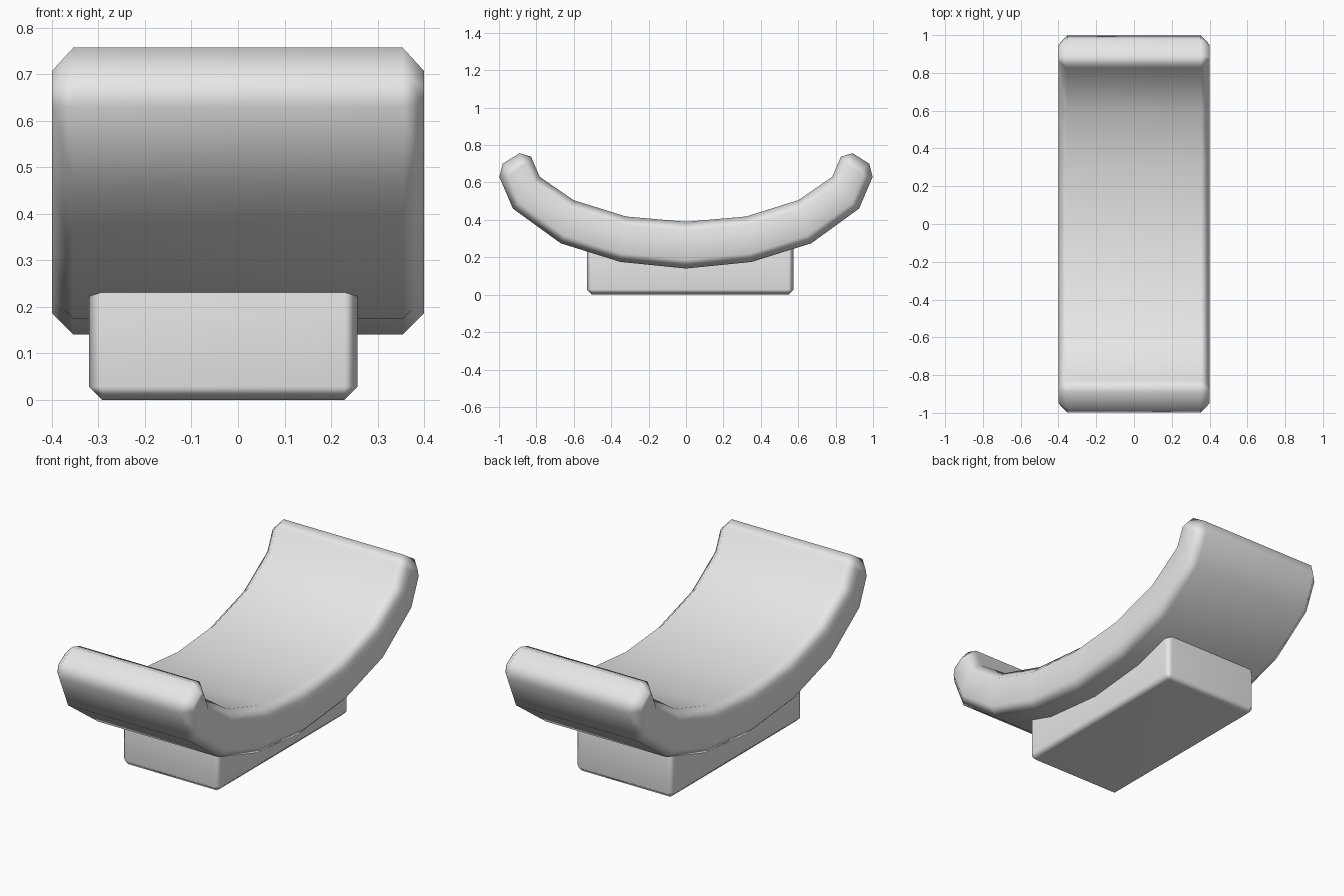
import bpy, bmesh
from mathutils import Vector

cube = bpy.data.objects.get("Cube")
if cube:
    bpy.data.objects.remove(cube, do_unlink=True)

grey = bpy.data.materials.new("light_grey")
grey.use_nodes = True
grey.diffuse_color = (0.8, 0.8, 0.8, 1)
grey.node_tree.nodes["Principled BSDF"].inputs["Base Color"].default_value = (0.8, 0.8, 0.8, 1)


def finish(bm, name):
    """Turn a bmesh into a smooth object with face-weighted normals."""
    bmesh.ops.recalc_face_normals(bm, faces=bm.faces[:])
    mesh = bpy.data.meshes.new(name)
    bm.to_mesh(mesh)
    bm.free()
    mesh.materials.append(grey)
    obj = bpy.data.objects.new(name, mesh)
    bpy.context.collection.objects.link(obj)
    for poly in mesh.polygons:
        poly.use_smooth = True
    obj.modifiers.new("Weighted normals", 'WEIGHTED_NORMAL')
    return obj


def inset(points, depth):
    """Offset a closed anticlockwise outline inwards with mitred corners."""
    result = []
    for i, p in enumerate(points):
        a = (p - points[i - 1]).normalized()
        b = (points[(i + 1) % len(points)] - p).normalized()
        na, nb = Vector((-a.y, a.x)), Vector((-b.y, b.x))
        result.append(p + (na + nb) * depth / (1 + na.dot(nb)))
    return result


# Curved seat: half outline in (y, z), underside to rim to inner face, mirrored
half = [(0, 0.14), (0.35, 0.175), (0.67, 0.275), (0.925, 0.46), (0.998, 0.63),
        (0.98, 0.70), (0.89, 0.757), (0.828, 0.738), (0.782, 0.63),
        (0.60, 0.505), (0.32, 0.418), (0, 0.39)]
outline = [Vector(p) for p in half]
outline += [Vector((-y, z)) for y, z in reversed(half[1:-1])]
inner = inset(outline, 0.046)

bm = bmesh.new()
rings = [[bm.verts.new((x, p.x, p.y)) for p in pts]
         for x, pts in ((-0.4, inner), (-0.354, outline), (0.354, outline), (0.4, inner))]
n = len(outline)
for r, s in zip(rings, rings[1:]):
    for i in range(n):
        j = (i + 1) % n
        bm.faces.new((r[i], r[j], s[j], s[i]))
# Side walls as strips between underside and inner face
m = len(half)
for ring in (rings[0], rings[-1]):
    order = ring[m // 2:] + ring[:m // 2]
    for i in range(n // 2 - 1):
        bm.faces.new((order[i], order[i + 1], order[n - 2 - i], order[n - 1 - i]))
finish(bm, "curved_seat")

# Base block, its top buried in the seat
lo, hi = Vector((-0.32, -0.53, 0)), Vector((0.257, 0.575, 0.28))
bm = bmesh.new()
bmesh.ops.create_cube(bm, size=1)
for v in bm.verts:
    v.co = [(hi if c > 0 else lo)[k] for k, c in enumerate(v.co)]
bmesh.ops.bevel(bm, geom=bm.edges[:], offset=0.028, segments=1, affect='EDGES')
finish(bm, "base_block")
